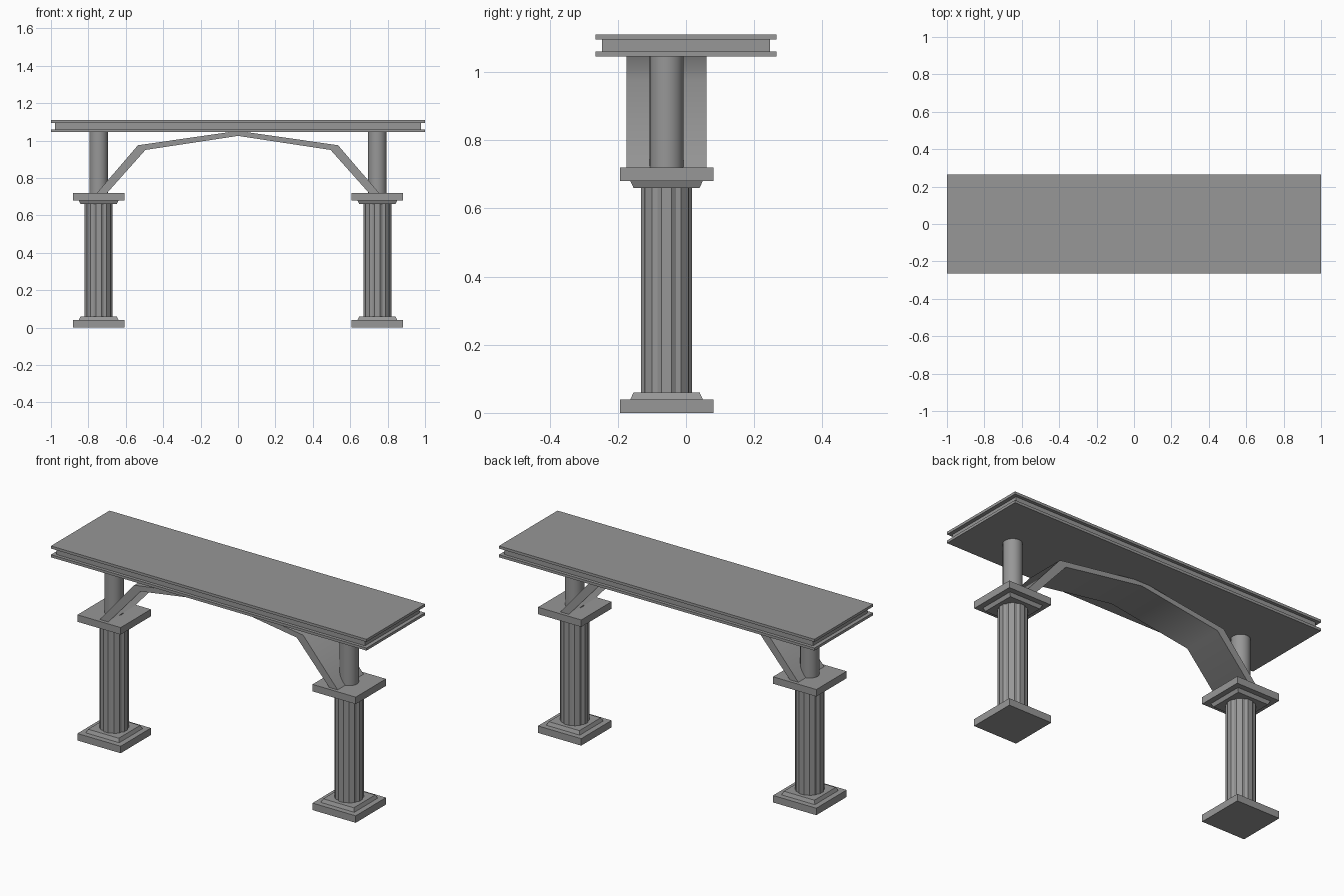
import bpy
import math

if "Cube" in bpy.data.objects:
    bpy.data.objects.remove(bpy.data.objects["Cube"])

PIER_X, PIER_Y = 0.745, -0.057

# Dark grey stone shared by every part
stone = bpy.data.materials.new("dark_stone")
stone.diffuse_color = (0.31, 0.31, 0.31, 1)
stone.use_nodes = True
stone.node_tree.nodes["Principled BSDF"].inputs["Base Color"].default_value = stone.diffuse_color


def make_mesh(name, verts, faces):
    mesh = bpy.data.meshes.new(name)
    mesh.from_pydata(verts, [], faces)
    mesh.update()
    mesh.materials.append(stone)
    obj = bpy.data.objects.new(name, mesh)
    bpy.context.collection.objects.link(obj)
    return obj


def loft(name, bottom, top):
    """Closed solid between two counter-clockwise loops."""
    n = len(bottom)
    sides = [(i, (i + 1) % n, n + (i + 1) % n, n + i) for i in range(n)]
    caps = [tuple(reversed(range(n))), tuple(range(n, 2 * n))]
    return make_mesh(name, bottom + top, sides + caps)


def rect(x, y, hx, hy, z):
    return [(x + sx * hx, y + sy * hy, z)
            for sx, sy in ((-1, -1), (1, -1), (1, 1), (-1, 1))]


def slab(name, x, y, h0, h1, z0, z1):
    """Box or square frustum: h0 and h1 are the bottom and top half sizes."""
    return loft(name, rect(x, y, *h0, z0), rect(x, y, *h1, z1))


def smooth(obj, angle):
    bpy.ops.object.select_all(action='DESELECT')
    obj.select_set(True)
    bpy.context.view_layer.objects.active = obj
    bpy.ops.object.shade_smooth_by_angle(angle=math.radians(angle))


def fluted_ring(x, y, z):
    """Eight flat ridges separated by shallow V grooves."""
    pts = []
    for i in range(8):
        for offset, r in ((-11.25, 0.0765), (11.25, 0.0765), (22.5, 0.071)):
            a = math.radians(45 * i + offset)
            pts.append((x + r * math.cos(a), y + r * math.sin(a), z))
    return pts


# Deck: two thin plates with a recessed core between them
edge, core = (1.0, 0.265), (0.978, 0.247)
slab("deck_bottom_plate", 0, 0, edge, edge, 1.045, 1.06)
slab("deck_core", 0, 0, core, core, 1.06, 1.095)
slab("deck_top_plate", 0, 0, edge, edge, 1.095, 1.11)

# Piers: plinth, fluted column, capital and round upper post
wide, mid, narrow = (0.137, 0.137), (0.106, 0.106), (0.097, 0.097)
for side, sx in (("left", -1), ("right", 1)):
    x = sx * PIER_X
    slab(f"{side}_plinth", x, PIER_Y, wide, wide, 0, 0.04)
    slab(f"{side}_plinth_step", x, PIER_Y, mid, narrow, 0.04, 0.06)
    loft(f"{side}_column", fluted_ring(x, PIER_Y, 0.06), fluted_ring(x, PIER_Y, 0.66))
    slab(f"{side}_capital_step", x, PIER_Y, narrow, mid, 0.66, 0.68)
    slab(f"{side}_capital", x, PIER_Y, wide, wide, 0.68, 0.72)
    bpy.ops.mesh.primitive_cylinder_add(vertices=24, radius=0.05, depth=0.325,
                                        location=(x, PIER_Y, 0.8825))
    post = bpy.context.object
    post.name = f"{side}_upper_post"
    post.data.materials.append(stone)
    smooth(post, 30)

# Arch: bent strip spanning between the capitals, mirrored about the middle
outer = [(-0.754, 0.72), (-0.535, 0.975), (0, 1.052)]
inner = [(-0.70, 0.72), (-0.495, 0.95), (0, 1.025)]
outer += [(-x, z) for x, z in reversed(outer[:-1])]
inner += [(-x, z) for x, z in reversed(inner[:-1])]
y0, y1 = PIER_Y - 0.1175, PIER_Y + 0.1175
verts = []
for (ox, oz), (ix, iz) in zip(outer, inner):
    verts += [(ox, y0, oz), (ox, y1, oz), (ix, y1, iz), (ix, y0, iz)]
faces = [(0, 1, 2, 3), (19, 18, 17, 16)]
for s in range(4):
    for k in range(4):
        a, b = 4 * s + k, 4 * s + (k + 1) % 4
        faces.append((a, a + 4, b + 4, b))
arch = make_mesh("arch", verts, faces)
smooth(arch, 60)
